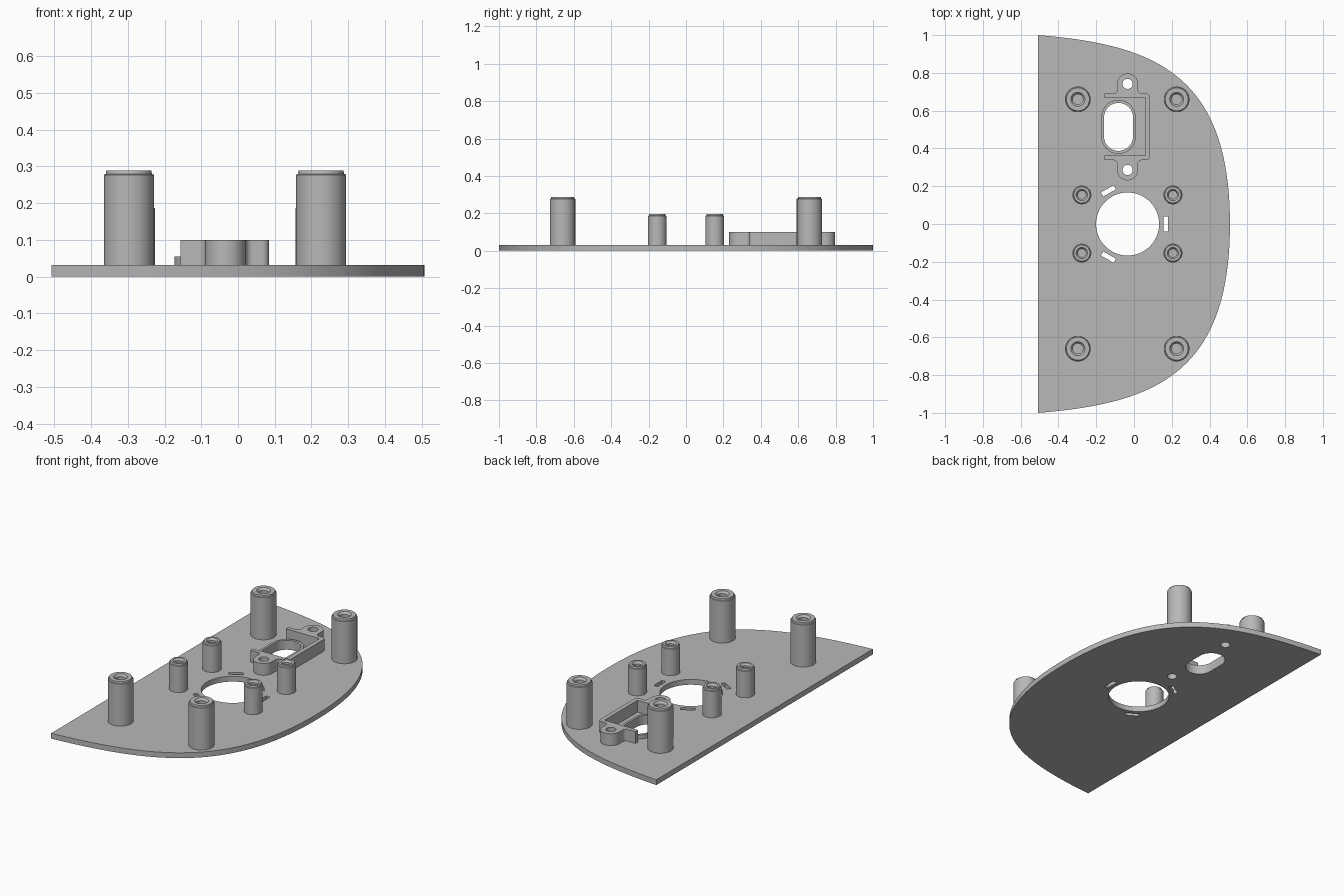
import bpy
import bmesh
from math import cos, sin, radians, pi

cube = bpy.data.objects.get("Cube")
if cube:
    bpy.data.objects.remove(cube, do_unlink=True)

GREY = (0.48, 0.48, 0.48, 1.0)
mat = bpy.data.materials.new("mid grey")
mat.use_nodes = True
mat.diffuse_color = GREY
bsdf = next(n for n in mat.node_tree.nodes if n.type == 'BSDF_PRINCIPLED')
bsdf.inputs["Base Color"].default_value = GREY
bsdf.inputs["Roughness"].default_value = 0.6

PLATE = 0.031


def arc(cx, cy, r, a0, a1, n=12):
    angles = [radians(a0 + (a1 - a0) * i / n) for i in range(n + 1)]
    return [(cx + r * cos(a), cy + r * sin(a)) for a in angles]


def circle(cx, cy, r, n=64):
    return arc(cx, cy, r, 0, 360, n)[:-1]


def stadium(cx, cy, half_w, half_h):
    d = half_h - half_w
    return arc(cx, cy + d, half_w, 0, 180, 24) + arc(cx, cy - d, half_w, 180, 360, 24)


def smooth(obj):
    bpy.ops.object.select_all(action='DESELECT')
    obj.select_set(True)
    bpy.context.view_layer.objects.active = obj
    bpy.ops.object.shade_smooth_by_angle(angle=radians(30))


def extrude(name, loops, z0, z1):
    """Extrude an outline; the further loops become through holes."""
    curve = bpy.data.curves.new(name, 'CURVE')
    curve.dimensions = '2D'
    curve.fill_mode = 'BOTH'
    curve.extrude = (z1 - z0) / 2
    for loop in loops:
        spline = curve.splines.new('POLY')
        spline.points.add(len(loop) - 1)
        for point, (x, y) in zip(spline.points, loop):
            point.co = (x, y, 0, 1)
        spline.use_cyclic_u = True
    temp = bpy.data.objects.new(name + "_curve", curve)
    bpy.context.collection.objects.link(temp)
    graph = bpy.context.evaluated_depsgraph_get()
    mesh = bpy.data.meshes.new_from_object(temp.evaluated_get(graph))
    bpy.data.objects.remove(temp, do_unlink=True)
    bpy.data.curves.remove(curve)
    bm = bmesh.new()
    bm.from_mesh(mesh)
    bmesh.ops.remove_doubles(bm, verts=bm.verts, dist=1e-5)
    bmesh.ops.translate(bm, verts=bm.verts, vec=(0, 0, (z0 + z1) / 2))
    bmesh.ops.recalc_face_normals(bm, faces=bm.faces)
    bm.to_mesh(mesh)
    bm.free()
    mesh.name = name
    mesh.materials.clear()
    mesh.materials.append(mat)
    obj = bpy.data.objects.new(name, mesh)
    bpy.context.collection.objects.link(obj)
    smooth(obj)


def post(name, x, y, r, top, lip, bore):
    """Turned standoff with a stepped rim and a countersunk blind bore."""
    rim = top - 0.011
    profile = [(r, PLATE - 0.01), (r, rim), (r - 0.005, rim + 0.002),
               (r - 0.007, top), (lip, top), (bore, top - 0.012),
               (bore, PLATE + 0.02), (0, PLATE + 0.02)]
    bm = bmesh.new()
    verts = [bm.verts.new((px, 0, pz)) for px, pz in profile]
    edges = [bm.edges.new(pair) for pair in zip(verts, verts[1:])]
    bmesh.ops.spin(bm, geom=verts + edges, cent=(0, 0, 0), axis=(0, 0, 1),
                   angle=2 * pi, steps=48)
    bmesh.ops.remove_doubles(bm, verts=bm.verts, dist=1e-5)
    bmesh.ops.recalc_face_normals(bm, faces=bm.faces)
    # make sure the outer wall faces outwards
    wall = max(bm.faces, key=lambda f: f.calc_area())
    centre = wall.calc_center_median()
    if wall.normal.x * centre.x + wall.normal.y * centre.y < 0:
        bmesh.ops.reverse_faces(bm, faces=bm.faces)
    mesh = bpy.data.meshes.new(name)
    bm.to_mesh(mesh)
    bm.free()
    mesh.materials.append(mat)
    obj = bpy.data.objects.new(name, mesh)
    obj.location = (x, y, 0)
    bpy.context.collection.objects.link(obj)
    smooth(obj)


# Plate outline: straight left edge, one curve mirrored front to back
def bezier(t, a, b, c, d):
    s = 1 - t
    return s**3 * a + 3 * s * s * t * b + 3 * s * t * t * c + t**3 * d


half = [(bezier(i / 40, -0.508, 0.1, 0.508, 0.508), bezier(i / 40, 1, 0.95, 0.8, 0))
        for i in range(41)]
outline = half + [(x, -y) for x, y in reversed(half[:-1])]

# Holes through the plate
HUB = -0.034
MID = 0.514
LUG = 0.228
lug_holes = [circle(HUB, MID + s * LUG, 0.027, 32) for s in (-1, 1)]
window = stadium(-0.082, MID, 0.077, 0.127)
vents = []
for deg in (0, 120, 240):
    c, s = cos(radians(deg)), sin(radians(deg))
    corners = [(0.19, -0.039), (0.215, -0.039), (0.215, 0.039), (0.19, 0.039)]
    vents.append([(HUB + u * c - v * s, u * s + v * c) for u, v in corners])
extrude("base_plate", [outline, circle(HUB, 0, 0.167), window] + lug_holes + vents,
        0, PLATE)

# Raised collar round the oblong window
extrude("window_collar", [stadium(-0.082, MID, 0.091, 0.143), window],
        PLATE - 0.002, 0.055)

# Three-sided bracket with a screw lug at each end
side = [(0.06, -0.152), (-0.157, -0.152), (-0.157, -0.176)]
side += arc(HUB - 0.075, -0.196, 0.02, 90, 0, 6)
side += arc(HUB, -LUG, 0.055, 180, 360, 24)
side += arc(HUB + 0.075, -0.196, 0.02, 180, 90, 6)
side += arc(0.065, -0.156, 0.02, -90, 0, 6)
bracket = [(x, MID + y) for x, y in side] + [(x, MID - y) for x, y in reversed(side)]
extrude("bracket", [bracket] + lug_holes, PLATE - 0.002, 0.1)

# Standoffs
for sy, end in ((-1, "front"), (1, "back")):
    for x, hand in ((-0.297, "right"), (0.226, "left")):
        post(f"tall_post_{end}_{hand}", x, sy * 0.66, 0.068, 0.288, 0.037, 0.027)
    for x, hand in ((-0.276, "right"), (0.206, "left")):
        post(f"short_post_{end}_{hand}", x, sy * 0.154, 0.05, 0.197, 0.03, 0.021)
